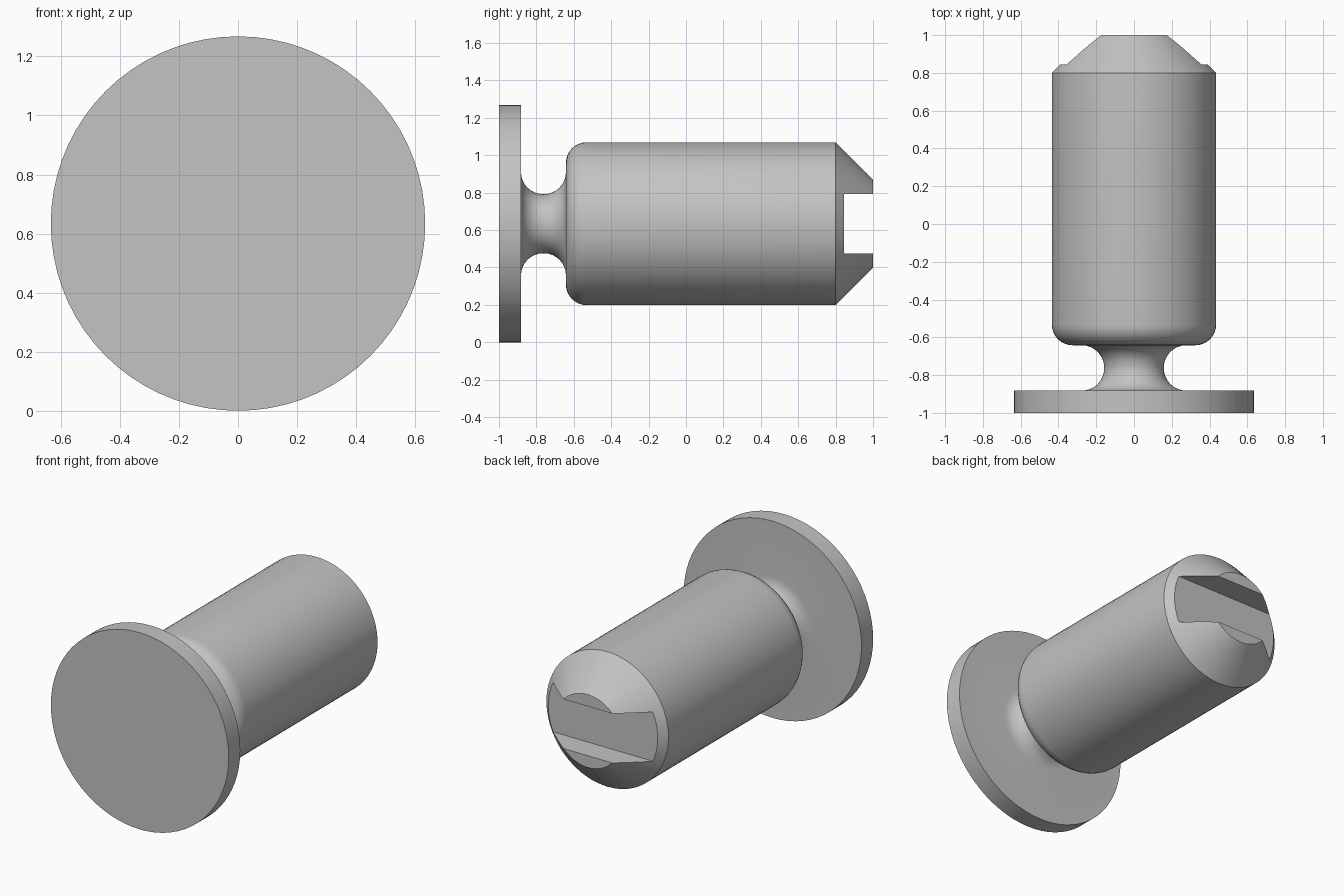
import bpy, bmesh
from math import sin, cos, pi, radians
from mathutils import Vector

if "Cube" in bpy.data.objects:
    bpy.data.objects.remove(bpy.data.objects["Cube"])

AXIS_Z = 0.634      # height of the pin's axis
SIDES = 72

grey = bpy.data.materials.new("plain grey")
grey.use_nodes = True
colour = (0.55, 0.55, 0.55, 1)
grey.diffuse_color = colour
grey.node_tree.nodes["Principled BSDF"].inputs["Base Color"].default_value = colour


def arc(radius, y, size, start, end, steps=8):
    """Profile points (radius, y) along a circular fillet."""
    angles = [radians(start + (end - start) * i / steps) for i in range(steps + 1)]
    return [(radius + size * cos(a), y + size * sin(a)) for a in angles]


def lathe(name, profile):
    """Spin a (radius, y) profile around the horizontal axis."""
    bm = bmesh.new()
    verts = [bm.verts.new((r, y, AXIS_Z)) for r, y in profile]
    edges = [bm.edges.new(pair) for pair in zip(verts, verts[1:])]
    bmesh.ops.spin(bm, geom=verts + edges, cent=(0, 0, AXIS_Z), axis=(0, 1, 0),
                   angle=2 * pi, steps=SIDES, use_merge=True)
    bmesh.ops.remove_doubles(bm, verts=bm.verts, dist=0.0001)
    bmesh.ops.dissolve_degenerate(bm, edges=bm.edges, dist=0.0001)
    bmesh.ops.recalc_face_normals(bm, faces=bm.faces)
    mesh = bpy.data.meshes.new(name)
    bm.to_mesh(mesh)
    bm.free()
    mesh.materials.append(grey)
    obj = bpy.data.objects.new(name, mesh)
    bpy.context.collection.objects.link(obj)
    return obj


# Flange, waisted neck, rounded shoulder, barrel and chamfered tip
profile = [(0, -1), (0.634, -1), (0.634, -0.882)]
profile += arc(0.276, -0.764, 0.118, 270, 180)
profile += arc(0.276, -0.76, 0.118, 180, 90)
profile += arc(0.325, -0.532, 0.11, 270, 360)
profile += [(0.435, 0.8), (0.235, 1), (0, 1)]
pin = lathe("slotted_pin", profile)

# Screwdriver slot across the tip
bpy.ops.mesh.primitive_cube_add(size=1, location=(0, 1.045, AXIS_Z))
cutter = bpy.context.object
cutter.name = "slot_cutter"
cutter.scale = Vector((1.2, 0.4, 0.318))
cutter.hide_render = True
cut = pin.modifiers.new("slot", "BOOLEAN")
cut.operation = "DIFFERENCE"
cut.solver = "EXACT"
cut.object = cutter

bpy.ops.object.select_all(action="DESELECT")
pin.select_set(True)
bpy.context.view_layer.objects.active = pin
bpy.ops.object.modifier_apply(modifier=cut.name)
bpy.data.objects.remove(cutter)
bpy.ops.object.shade_smooth_by_angle(angle=radians(30))
